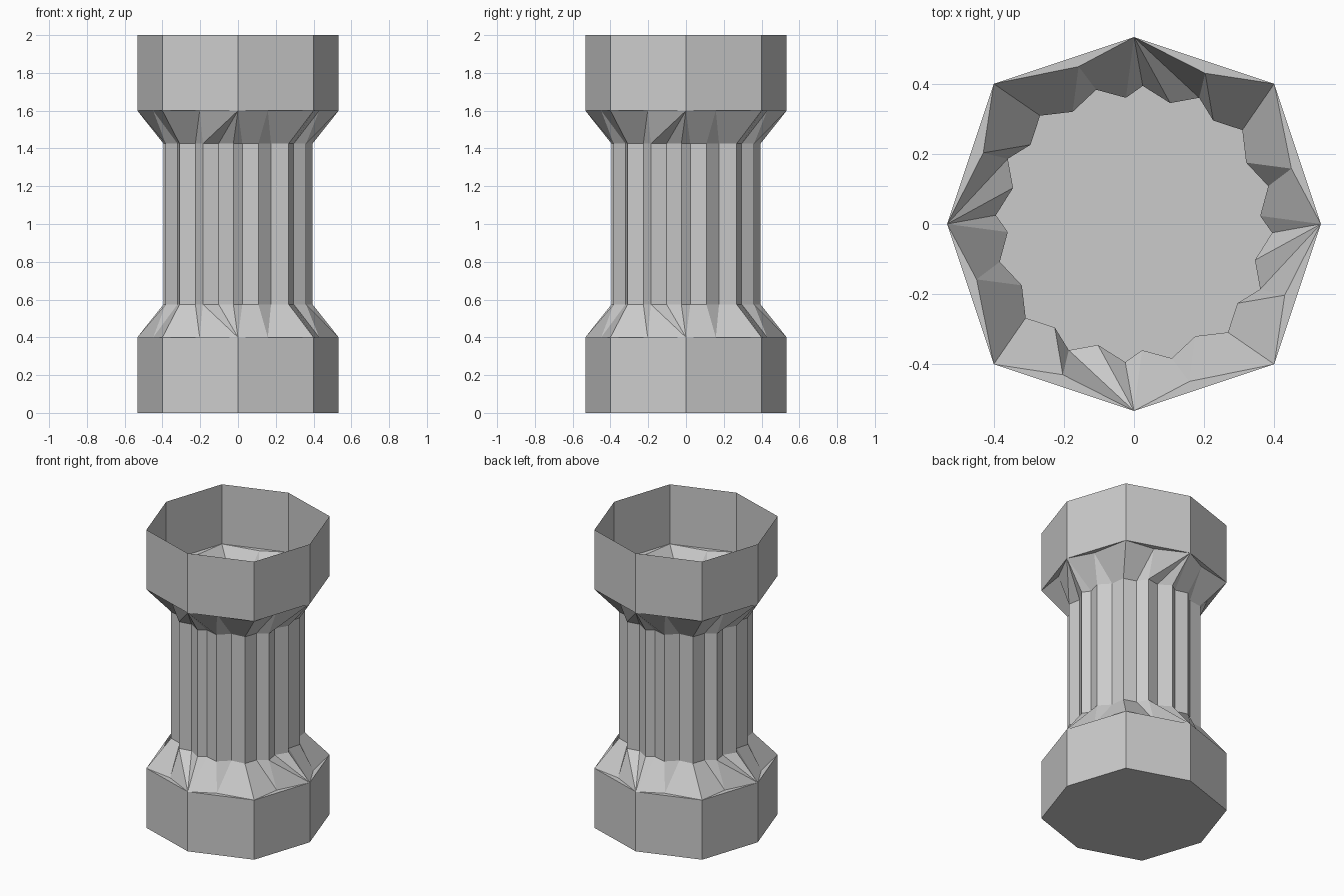
import bpy
from mathutils import Vector

cube = bpy.data.objects.get("Cube")
if cube:
    bpy.data.objects.remove(cube, do_unlink=True)

stone = bpy.data.materials.new("grey_stone")
stone.use_nodes = True
GREY = (0.6, 0.6, 0.6, 1.0)
stone.diffuse_color = GREY
stone.node_tree.nodes["Principled BSDF"].inputs["Base Color"].default_value = GREY

MID, SHAFT_TOP, RIM = 1.0, 0.425, 0.6  # heights are measured from mid-height


def quarter_turns(points):
    """Repeat one quarter of an outline clockwise around the axis."""
    ring = []
    for _ in range(4):
        ring += points
        points = [(y, -x) for x, y in points]
    return ring


def at(ring, z):
    return [Vector((x, y, z)) for x, y in ring]


def make_part(name, verts, faces, mirrored=False):
    mesh = bpy.data.meshes.new(name)
    mesh.from_pydata(verts, [], faces)
    mesh.materials.append(stone)
    obj = bpy.data.objects.new(name, mesh)
    obj.location.z = MID
    bpy.context.collection.objects.link(obj)
    if mirrored:
        mod = obj.modifiers.new("Mirror", "MIRROR")
        mod.use_axis = (False, False, True)
        mod.use_mirror_merge = False
    return obj


def wall(name, ring, low, high, mirrored=False):
    n = len(ring)
    faces = [(i, n + i, n + (i + 1) % n, (i + 1) % n) for i in range(n)]
    return make_part(name, at(ring, low) + at(ring, high), faces, mirrored)


# Outlines: plain octagon, the same octagon with notches, and the fluted shaft
octagon = quarter_turns([(0, 0.533), (0.4, 0.4)])
notched = quarter_turns([(0, 0.533), (0.203, 0.43), (0.4, 0.4), (0.449, 0.158)])
fluted = quarter_turns([(-0.023, 0.36), (0.025, 0.394), (0.103, 0.345), (0.186, 0.36),
                        (0.226, 0.295), (0.309, 0.268), (0.32, 0.175), (0.383, 0.108)])

# Collars at both ends, open at the top, and the floor
wall("end_collars", octagon, RIM, MID, mirrored=True)
make_part("floor", at(octagon, -MID), [tuple(range(len(octagon)))])

# Fluted shaft
wall("fluted_shaft", fluted, -SHAFT_TOP, SHAFT_TOP)

# Flares: each rim corner fans out to a span of flute edges
spans = [(0, 3), (3, 4), (5, 5), (6, 7)]
n_in, n_out = len(fluted), len(notched)
faces = []
for i in range(n_out):
    first, last = (s + 8 * (i // 4) for s in spans[i % 4])
    j = (i + 1) % n_out
    next_first = spans[j % 4][0] + 8 * (j // 4)
    for k in range(first, last):
        faces.append((k, n_in + i, k + 1))
    if next_first == last:
        faces.append((last, n_in + i, n_in + j))
    else:
        faces.append((last, n_in + i, n_in + j, next_first))
    # Flat sliver between the notch and the collar edge
    if i % 2 == 0:
        faces.append((n_in + i, n_in + (i + 2) % n_out, n_in + i + 1))
make_part("flares", at(fluted, SHAFT_TOP) + at(notched, RIM), faces, mirrored=True)
